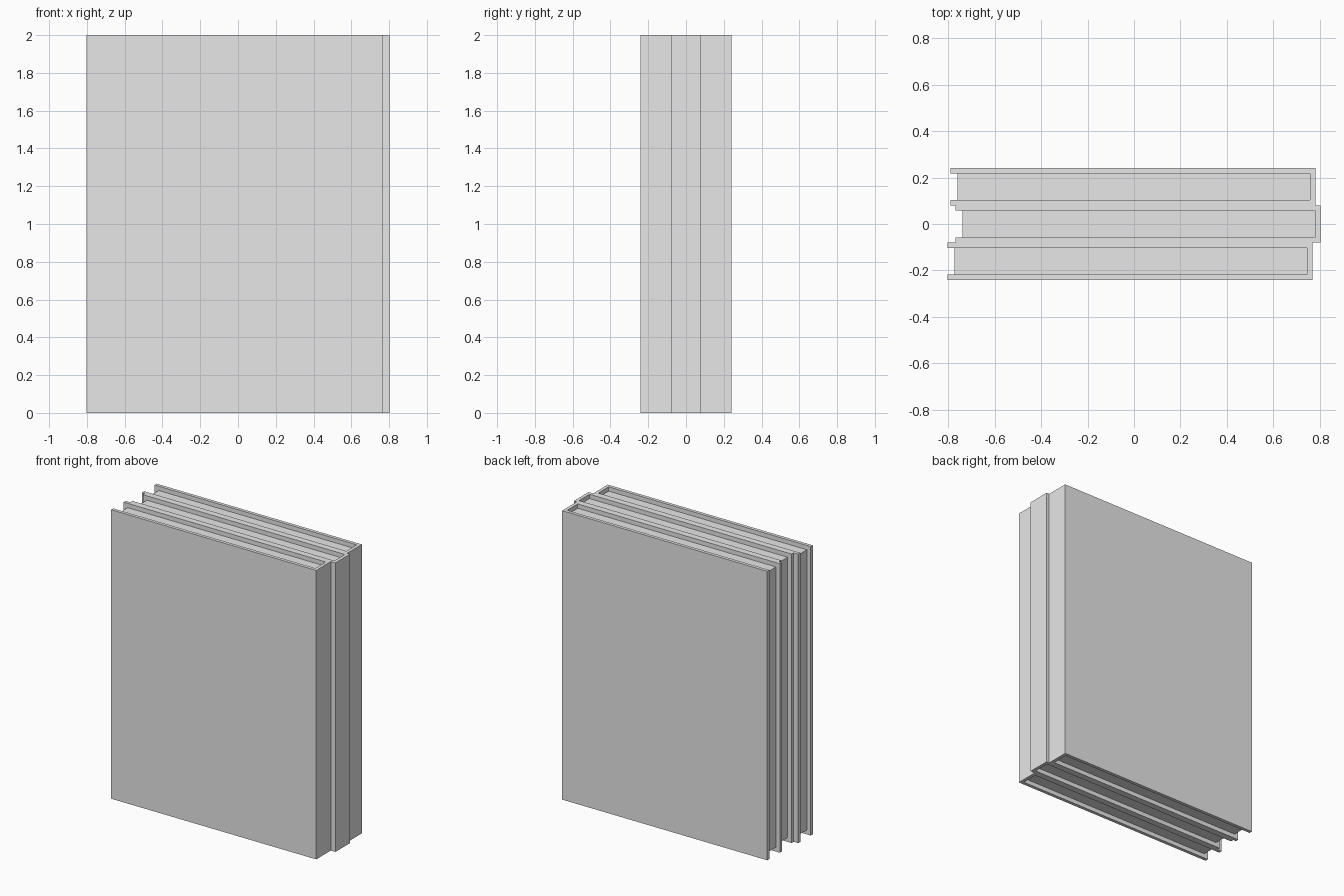
import bpy
import bmesh

cube = bpy.data.objects.get("Cube")
if cube:
    bpy.data.objects.remove(cube, do_unlink=True)

grey = bpy.data.materials.new("plain_grey")
grey.use_nodes = True
grey.diffuse_color = (0.8, 0.8, 0.8, 1)
grey.node_tree.nodes["Principled BSDF"].inputs["Base Color"].default_value = (0.8, 0.8, 0.8, 1)

HEIGHT = 2.0
LENGTH = 1.57       # cover length, spine included
THICK = 0.16        # whole book
BOARD = 0.023       # cover and spine thickness
INSET = 0.03        # how far the pages sit inside the cover


def extrude_outline(name, outline, z0, z1):
    """Upright prism from an outline in the ground plane."""
    bm = bmesh.new()
    face = bm.faces.new([bm.verts.new((x, y, z0)) for x, y in outline])
    result = bmesh.ops.extrude_face_region(bm, geom=[face])
    top = [v for v in result["geom"] if isinstance(v, bmesh.types.BMVert)]
    bmesh.ops.translate(bm, verts=top, vec=(0, 0, z1 - z0))
    bmesh.ops.recalc_face_normals(bm, faces=bm.faces)
    mesh = bpy.data.meshes.new(name)
    bm.to_mesh(mesh)
    bm.free()
    mesh.materials.append(grey)
    obj = bpy.data.objects.new(name, mesh)
    bpy.context.collection.objects.link(obj)
    return obj


def book(label, spine_x, y):
    left = spine_x - LENGTH
    inner_x = spine_x - BOARD
    outer, inner = THICK / 2, THICK / 2 - BOARD

    # U-shaped cover: two boards joined by the spine
    half = [(left, outer), (spine_x, outer)]
    hollow = [(left, -inner), (inner_x, -inner)]
    outline = half + [(px, -py) for px, py in reversed(half)]
    outline += hollow + [(px, -py) for px, py in reversed(hollow)]
    extrude_outline(label + "_book_cover", [(px, py + y) for px, py in outline], 0, HEIGHT)

    # Page block, recessed at the top, bottom and fore edge
    pages = [(left + INSET, -inner), (inner_x, -inner), (inner_x, inner), (left + INSET, inner)]
    extrude_outline(label + "_book_pages", [(px, py + y) for px, py in pages],
                    INSET, HEIGHT - INSET)


# Three books side by side, slightly staggered
for label, spine_x, y in (("front", 0.767, -THICK), ("middle", 0.802, 0), ("back", 0.78, THICK)):
    book(label, spine_x, y)
